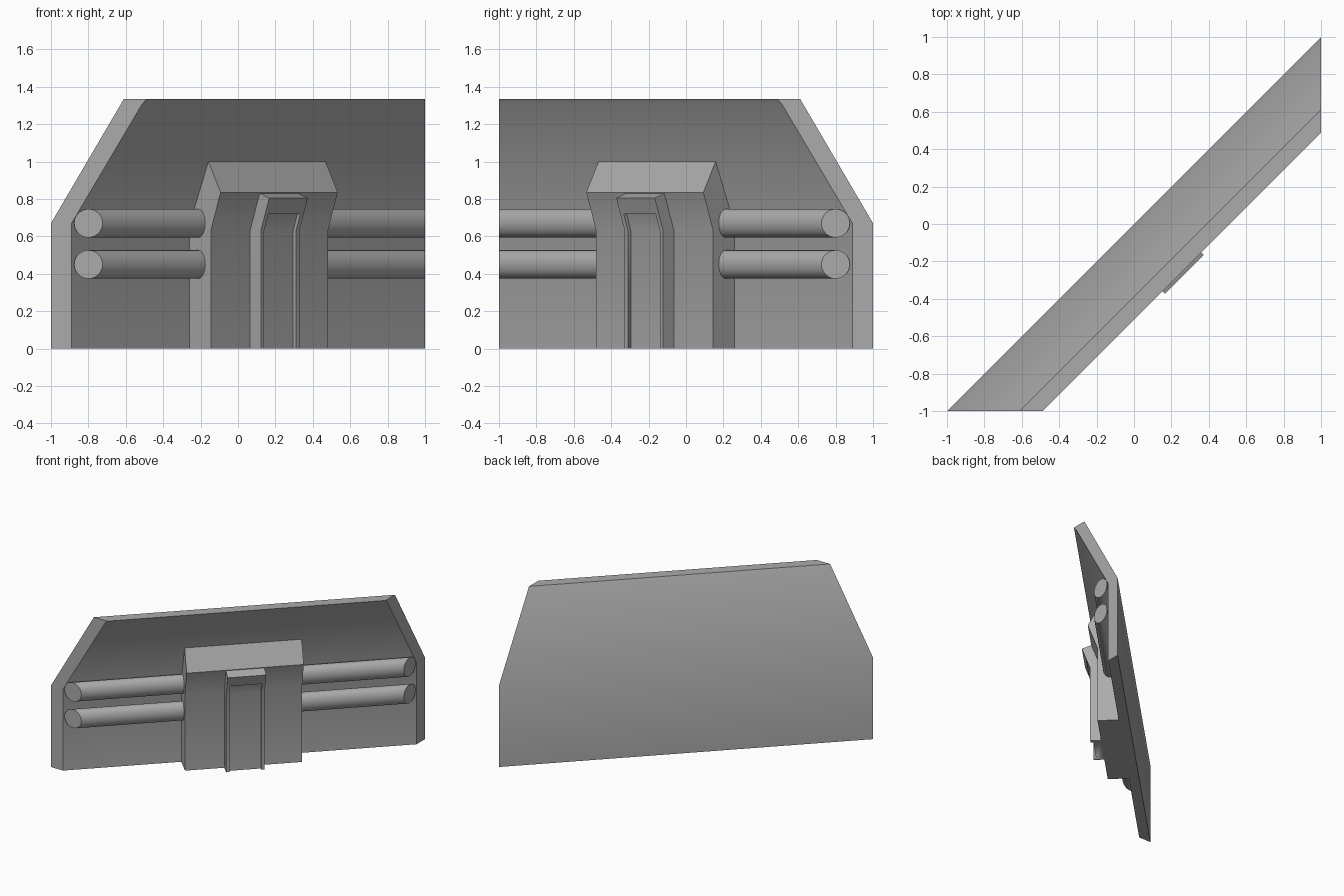
import bpy, bmesh, math

if "Cube" in bpy.data.objects:
    bpy.data.objects.remove(bpy.data.objects["Cube"])

grey = bpy.data.materials.new("dark_grey")
grey.diffuse_color = (0.41, 0.41, 0.41, 1)
grey.use_nodes = True
grey.node_tree.nodes["Principled BSDF"].inputs["Base Color"].default_value = grey.diffuse_color


def sweep(name, profile, half=None):
    """Sweep an (s, z) profile along the diagonal x = y; s is the offset toward the front.
    Without a half width the ends are mitred to the planes y = -1 and x = 1."""
    bm = bmesh.new()
    rings = []
    for side in (-1, 1):
        ring = []
        for s, z in profile:
            t = side * (half if half is not None else 1 - s / 2)
            ring.append(bm.verts.new((t + s / 2, t - s / 2, z)))
        rings.append(ring)
        bm.faces.new(ring)
    n = len(profile)
    for i in range(n):
        j = (i + 1) % n
        bm.faces.new((rings[0][i], rings[0][j], rings[1][j], rings[1][i]))
    bmesh.ops.recalc_face_normals(bm, faces=bm.faces)
    mesh = bpy.data.meshes.new(name)
    bm.to_mesh(mesh)
    bm.free()
    mesh.materials.append(grey)
    obj = bpy.data.objects.new(name, mesh)
    bpy.context.collection.objects.link(obj)
    # Smooth shading with sharp edges kept
    bpy.ops.object.select_all(action='DESELECT')
    obj.select_set(True)
    bpy.context.view_layer.objects.active = obj
    bpy.ops.object.shade_smooth_by_angle(angle=math.radians(30))
    return obj


# Wall panel, upright below and leaning forward above
sweep("wall_panel", [(0, 0), (0, 0.67), (0.39, 1.335), (0.512, 1.335),
                     (0.486, 1.305), (0.11, 0.67), (0.11, 0)])

# Two pipes running the whole length, mitred with the wall
for name, zc in (("upper_pipe", 0.67), ("lower_pipe", 0.45)):
    sweep(name, [(0.2 + 0.076 * math.cos(a), zc + 0.076 * math.sin(a))
                 for a in (2 * math.pi * k / 32 for k in range(32))])

# Central buttress
sweep("buttress", [(0.1, 0), (0.335, 0), (0.335, 0.63), (0.44, 0.835),
                   (0.31, 1.0), (0.1, 0.65)], 0.313)

# Raised rib on the buttress
rib = sweep("rib", [(0.32, 0), (0.45, 0), (0.45, 0.63), (0.54, 0.805),
                    (0.438, 0.83), (0.32, 0.63)], 0.103)

# Shallow channel cut in the rib, open at the bottom
cutter = sweep("channel_cutter", [(0.42, -0.1), (0.65, -0.1), (0.65, 0.72),
                                  (0.466, 0.72), (0.42, 0.63)], 0.085)
cutter.hide_render = True
cutter.hide_set(True)
cut = rib.modifiers.new("channel", 'BOOLEAN')
cut.operation = 'DIFFERENCE'
cut.solver = 'EXACT'
cut.object = cutter
